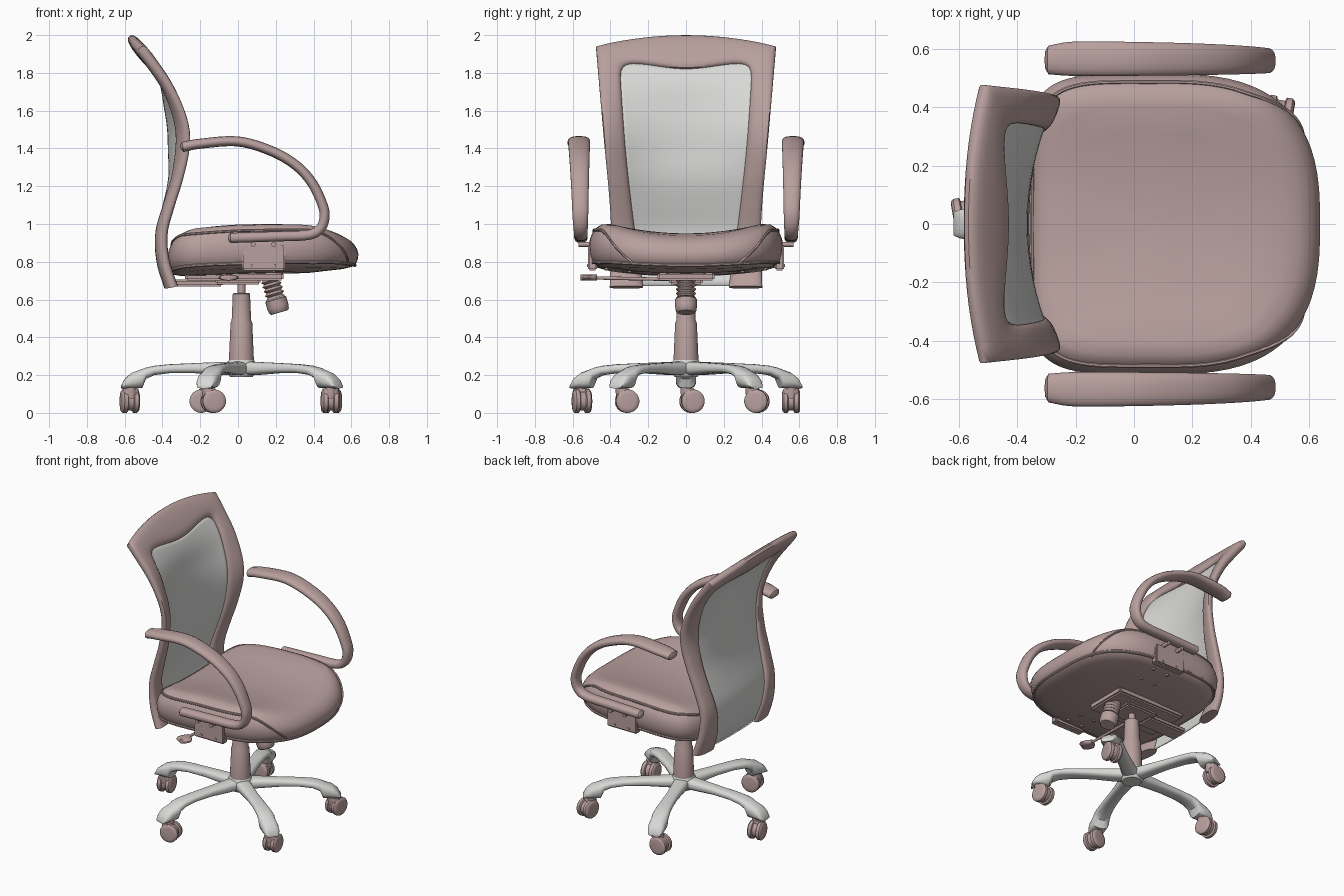
import bpy, bmesh, math
from mathutils import Vector as V

if "Cube" in bpy.data.objects:
    bpy.data.objects.remove(bpy.data.objects["Cube"])


def material(name, col):
    m = bpy.data.materials.new(name)
    m.diffuse_color = (*col, 1)
    m.use_nodes = True
    m.node_tree.nodes["Principled BSDF"].inputs["Base Color"].default_value = m.diffuse_color
    return m


PINK = material("dusty pink", (0.48, 0.35, 0.34))
SILVER = material("light silver", (0.69, 0.69, 0.68))
X, Y, Z = V((1, 0, 0)), V((0, 1, 0)), V((0, 0, 1))


# ---- helpers ----
def finish(name, bm, mat, angle=40):
    bmesh.ops.recalc_face_normals(bm, faces=bm.faces)
    me = bpy.data.meshes.new(name)
    bm.to_mesh(me)
    bm.free()
    me.materials.append(mat)
    ob = bpy.data.objects.new(name, me)
    bpy.context.collection.objects.link(ob)
    bpy.ops.object.select_all(action='DESELECT')
    ob.select_set(True)
    bpy.context.view_layer.objects.active = ob
    bpy.ops.object.shade_smooth_by_angle(angle=math.radians(angle))
    return ob


def loft(name, rings, mat, closed=False, angle=40):
    bm = bmesh.new()
    vs = [[bm.verts.new(p) for p in r] for r in rings]
    n = len(vs[0])
    pairs = list(zip(vs, vs[1:])) + ([(vs[-1], vs[0])] if closed else [])
    for a, b in pairs:
        for i in range(n):
            j = (i + 1) % n
            bm.faces.new((a[i], a[j], b[j], b[i]))
    if not closed:
        bm.faces.new(vs[0])
        bm.faces.new(vs[-1])
    return finish(name, bm, mat, angle)


def sec(c, u, v, n=16, p=1.0):
    """Rounded cross-section; p below 1 makes it boxier."""
    out = []
    for i in range(n):
        a = 2 * math.pi * (i + 0.5) / n
        ca, sa = math.cos(a), math.sin(a)
        out.append(c + u * math.copysign(abs(ca) ** p, ca) + v * math.copysign(abs(sa) ** p, sa))
    return out


def turned(name, a, axis, prof, mat, n=24):
    """Lathe a (distance, radius) profile along an axis."""
    a, axis = V(a), V(axis).normalized()
    u = axis.orthogonal().normalized()
    v = axis.cross(u)
    return loft(name, [sec(a + axis * t, u * r, v * r, n) for t, r in prof], mat)


def box(name, lo, hi, mat, bevel=0.01):
    bm = bmesh.new()
    bmesh.ops.create_cube(bm, size=1)
    for v in bm.verts:
        v.co = V([l + (h - l) * (c + 0.5) for l, h, c in zip(lo, hi, v.co)])
    bmesh.ops.bevel(bm, geom=bm.edges[:], offset=bevel, segments=2, affect='EDGES')
    return finish(name, bm, mat)


def table(tab):
    """Smooth interpolation through (key, value) pairs."""
    k, w = zip(*tab)
    m = len(k) - 1
    sl = [(w[min(i + 1, m)] - w[max(i - 1, 0)]) / (k[min(i + 1, m)] - k[max(i - 1, 0)]) for i in range(m + 1)]

    def f(x):
        x = min(max(x, k[0]), k[m])
        i = max(j for j in range(m) if k[j] <= x)
        h = k[i + 1] - k[i]
        t = (x - k[i]) / h
        return ((2*t**3 - 3*t*t + 1) * w[i] + (t**3 - 2*t*t + t) * h * sl[i]
                + (3*t*t - 2*t**3) * w[i + 1] + (t**3 - t*t) * h * sl[i + 1])
    return f


# ---- five-star base and casters ----
CX = 0.018
turned("base_hub", (CX, 0, 0.19), Z, [(0, 0.06), (0.02, 0.075), (0.075, 0.075), (0.092, 0.065)], SILVER)
LEG = [(0, .275, .2, .055), (.1, .27, .2, .048), (.25, .264, .21, .042), (.38, .258, .21, .045),
       (.46, .25, .2, .05), (.505, .24, .18, .054), (.525, .233, .13, .055), (.58, .213, .13, .055),
       (.615, .185, .13, .05), (.637, .145, .13, .04)]
SWIVEL = [(180, 100), (108, 180), (252, 10), (36, 80), (324, 95)]   # leg angle, trail direction
for i, (la, ta) in enumerate(SWIVEL):
    la, ta = math.radians(la), math.radians(ta)
    d = V((math.cos(la), math.sin(la), 0))
    side = Z.cross(d)
    o = V((CX, 0, 0))
    loft(f"base_leg_{i}", [sec(o + d * r + Z * (zt + zb) / 2, side * w, Z * (zt - zb) / 2, 16, .75)
                           for r, zt, zb, w in LEG], SILVER)
    t = V((math.cos(ta), math.sin(ta), 0))
    ax = Z.cross(t)
    stem = o + d * .585
    c = stem + t * .032 + Z * .062
    turned(f"caster_stem_{i}", stem + Z * .075, Z, [(0, .026), (.045, .03), (.07, .03)], PINK, 16)
    turned(f"caster_hood_{i}", c - ax * .014, ax, [(0, .05), (.028, .05)], PINK)
    loft(f"caster_fork_{i}", [sec(stem + t * .012 + Z * z, t * r, ax * .042, 16, .7)
                              for z, r in ((.085, .03), (.115, .036), (.128, .03))], PINK)
    for s in (-1, 1):
        turned(f"caster_wheel_{i}_{s}", c + ax * s * .014, ax * s,
               [(0, .056), (.004, .062), (.024, .062), (.032, .054), (.034, .04)], PINK)

# ---- column, tension knob, mechanism ----
turned("gas_column", (CX, 0, .275), Z, [(0, .067), (.2, .058), (.215, .052), (.355, .046), (.36, .04)], PINK)
turned("column_rod", (CX, 0, .62), Z, [(0, .022), (.11, .022)], PINK)
bellows = [(.012 * k, .053 if k % 2 else .04) for k in range(12)]
turned("knob_bellows", (.163, 0, .735), (.28, 0, -.96), bellows, PINK)
turned("knob_cap", (.198, 0, .606), (.28, 0, -.96),
       [(0, .05), (.006, .058), (.045, .058), (.07, .054), (.078, .046)], PINK)
box("mechanism_block", (-.12, -.09, .68), (.12, .09, .745), PINK)
box("back_support_bar", (-.38, -.06, .668), (-.08, .06, .705), PINK)
box("seat_plate", (-.28, -.15, .7), (.24, .15, .745), PINK)
turned("lever_rod", (-.05, 0, .705), (0, -1, .02), [(0, .009), (.5, .009)], PINK, 10)
loft("lever_paddle", [sec(V((-.05, y, .716)), X * w, Z * .016, 14)
                      for y, w in ((-.47, .012), (-.49, .04), (-.52, .055), (-.545, .045), (-.558, .015))], PINK)


# ---- seat cushion ----
def plan(a, s):
    ca, sa = math.cos(a), math.sin(a)
    L, n = (.538, 2.75) if ca > 0 else (.475, 5)
    return (.1 + s * L * math.copysign(abs(ca) ** (2 / n), ca),
            s * .515 * math.copysign(abs(sa) ** (2 / n), sa))


def seat_pt(a, s, f):
    x, y = plan(a, s)
    low = .718 + .03 * (x + .38) + .04 * (y / .5) ** 2 + .02 * max(0, (x - .4) / .23)
    front = max(0, (x - .36) / .27) ** 2
    top = (.95 + .055 * min(1, (y / .42) ** 2) * (1 - .5 * min(1, front)) - .03 * front
           - .035 * max(0, (.1 - x) / .48) ** 1.5)
    return V((x, y, low + (top - low) * f))


NS = 72
ANG = [2 * math.pi * (i + .5) / NS for i in range(NS)]
LAYERS = [(.02, 0), (.5, 0), (.85, .01), (.94, .05), (.975, .14), (.995, .3), (1, .48), (.988, .64),
          (.96, .79), (.92, .9), (.87, .965), (.78, 1), (.6, 1), (.4, 1), (.2, 1), (.02, 1)]
loft("seat_cushion", [[seat_pt(a, s, f) for a in ANG] for s, f in LAYERS], PINK, angle=60)
rim = table([(f, s) for s, f in LAYERS[3:11]])
# seam piping: along sides and rear, dropping to the bottom at the front corners
seam = []
A0, NP = .45, 100
for i in range(NP + 1):
    a = A0 + (2 * math.pi - 2 * A0) * i / NP
    q = min(1, (min(a, 2 * math.pi - a) - A0) / .7)
    f = .07 + .77 * q * (2 - q)
    seam.append(sec(seat_pt(a, rim(f), f), V((math.cos(a), math.sin(a), 0)) * .008, Z * .008, 8))
loft("seat_side_piping", seam, PINK)
loft("seat_pan_lip", [sec(seat_pt(a, .965, .09), V((math.cos(a), math.sin(a), 0)) * .009, Z * .009, 8)
                      for a in ANG], PINK, closed=True)

# ---- backrest ----
side_x = table([(.66, -.34), (.8, -.385), (.95, -.395), (1.1, -.355), (1.25, -.305), (1.42, -.268),
                (1.55, -.283), (1.71, -.355), (1.86, -.462), (1.94, -.525), (2.0, -.575)])
recess = table([(.66, .03), (1.1, .04), (1.25, .06), (1.42, .1), (1.6, .085), (1.83, .01), (2.0, .012)])
outer_y = table([(.66, .405), (1.0, .398), (1.5, .44), (1.935, .477)])
inner_y = table([(.66, .225), (1.0, .275), (1.4, .32), (1.85, .352)])


def back_pt(y, z):
    return V((side_x(z) - recess(z) * (1 - (y / outer_y(z)) ** 2), y, z))


def mesh_top(y):
    return 1.82 + .03 * math.sin(min(1, abs(y) / .3) * math.pi / 2) ** 2


# stations around the frame: pairs of (inner, outer) edge points
NV, NT = 32, 20
up = []
for i in range(NV + 1):
    t = i / NV
    zi, zo = .665 + 1.185 * t, .665 + 1.27 * t
    up.append(((inner_y(zi), zi), (outer_y(zo), zo)))
across = []
for i in range(1, NT):
    q = 1 - 2 * i / NT
    across.append(((.352 * q, mesh_top(.352 * q)), (.477 * q, 1.935 + .06 * (1 - q * q))))
stations = up + across + [((-a[0], a[1]), (-b[0], b[1])) for a, b in reversed(up)]
inner = [V(a) for a, b in stations]
for _ in range(4):                      # round the inner corners
    inner = [inner[0]] + [(p + q * 2 + r) / 4 for p, q, r in zip(inner, inner[1:], inner[2:])] + [inner[-1]]
rings = []
for a, (_, b) in zip(inner, stations):
    pa, pb = back_pt(*a), back_pt(*b)
    m = (pa + pb) / 2
    m.x = back_pt(m.y, m.z).x
    u = (pb - pa) / 2
    slope = (side_x(m.z + .02) - side_x(m.z - .02)) / .04
    nrm = V((1, 0, -slope)).normalized()
    thick = .027 + .012 * max(0, 1.2 - m.z) + .02 * max(0, m.z - 1.6)
    rings.append(sec(m, u, nrm * thick, 18, .75))
loft("back_frame", rings, PINK)

# mesh panel
bm = bmesh.new()
NY, NZ = 20, 32
grid = []
for j in range(NZ + 1):
    row = []
    for i in range(NY + 1):
        q = 2 * i / NY - 1
        top = mesh_top(.352 * q) + .015
        z = .672 + (top - .672) * j / NZ
        row.append(bm.verts.new(back_pt(q * (inner_y(z) + .02), z)))
    grid.append(row)
for j in range(NZ):
    for i in range(NY):
        bm.faces.new((grid[j][i], grid[j][i + 1], grid[j + 1][i + 1], grid[j + 1][i]))
panel = finish("back_mesh_panel", bm, SILVER)
sol = panel.modifiers.new("thickness", 'SOLIDIFY')
sol.thickness, sol.offset = .008, 0

# ---- armrests ----
ARM = [(-.292, 1.408, .05), (-.2, 1.425, .06), (0, 1.437, .059), (.18, 1.385, .056), (.31, 1.308, .052),
       (.395, 1.213, .048), (.448, 1.1, .044), (.458, 1.035, .042), (.435, .975, .038), (.37, .942, .036),
       (.2, .934, .036), (-.04, .926, .034)]
fx, fz, fw = (table([(i, p[k]) for i, p in enumerate(ARM)]) for k in range(3))
for s in (-1, 1):
    tag = "left" if s > 0 else "right"
    rings, M = [], 66
    for i in range(M + 1):
        t = (len(ARM) - 1) * i / M
        tan = V((fx(t + .05) - fx(t - .05), 0, fz(t + .05) - fz(t - .05))).normalized()
        c = V((fx(t), s * (.556 + .4 * (fw(t) - .034)), fz(t)))
        v = tan.cross(Y)
        if i == 0:
            rings.append(sec(c - tan * .012, Y * fw(t) * .6, v * .012, 16, .85))
        rings.append(sec(c, Y * fw(t), v * .027, 16, .85))
        if i == M:
            rings.append(sec(c + tan * .012, Y * fw(t) * .6, v * .012, 16, .85))
    loft(f"armrest_{tag}", rings, PINK)
    # bracket plate set into the seat side, with bolts and screws
    ys = sorted((s * .47, s * .519))
    box(f"arm_bracket_{tag}", (.02, ys[0], .755), (.25, ys[1], .895), PINK, .008)
    for x in (.08, .19):
        turned(f"arm_bolt_{tag}_{x}", (x, s * .5, .892), Y * s, [(0, .013), (.07, .013)], PINK, 12)
        turned(f"bracket_screw_{tag}_{x}", (x, s * .51, .78), Y * s, [(0, .01), (.014, .008)], PINK, 12)
        for y in (.3, .42):
            turned(f"foot_screw_{tag}_{x}_{y}", (x, s * y, .729 + .03 * x + .04 * (y / .5) ** 2), -Z,
                   [(-.01, .012), (.006, .009)], PINK, 12)
